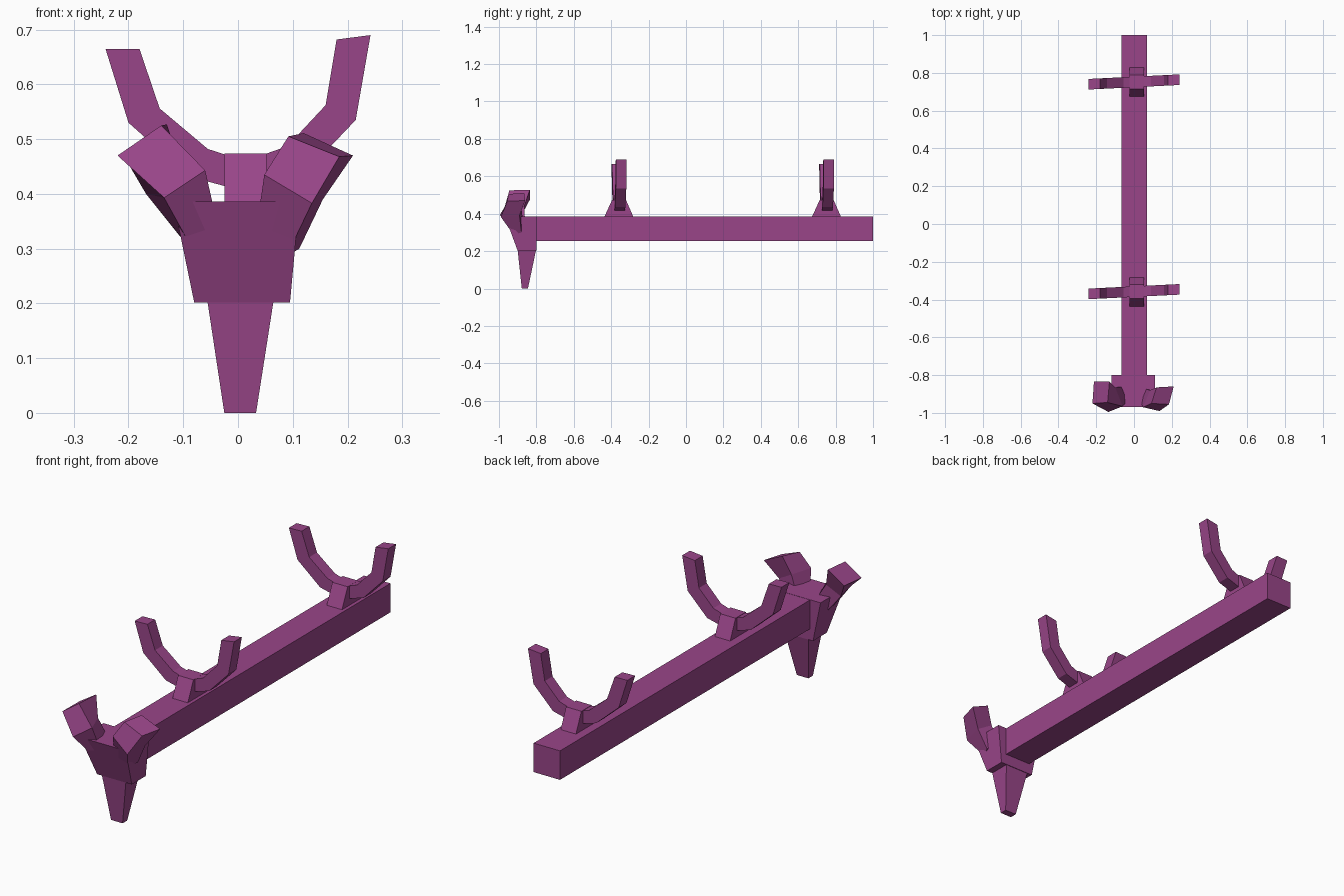
import bpy, bmesh

mat = bpy.data.materials.new("purple")
mat.diffuse_color = (0.32, 0.06, 0.25, 1)


def loft(name, rings):
    """Closed solid through rings with equal corner counts."""
    bm = bmesh.new()
    loops = [[bm.verts.new(p) for p in ring] for ring in rings]
    n = len(loops[0])
    for a, b in zip(loops, loops[1:]):
        for i in range(n):
            j = (i + 1) % n
            bm.faces.new((a[i], a[j], b[j], b[i]))
    bm.faces.new(loops[0])
    bm.faces.new(loops[-1])
    bmesh.ops.recalc_face_normals(bm, faces=bm.faces)
    me = bpy.data.meshes.new(name)
    bm.to_mesh(me)
    bm.free()
    me.materials.append(mat)
    ob = bpy.data.objects.new(name, me)
    bpy.context.collection.objects.link(ob)
    return ob


def rect(x0, x1, y0, y1, z):
    return [(x0, y0, z), (x1, y0, z), (x1, y1, z), (x0, y1, z)]


# Long beam
loft("beam", [rect(-0.065, 0.068, -0.85, 1.0, 0.253),
              rect(-0.065, 0.068, -0.85, 1.0, 0.385)])

# Front block and tapered foot
loft("front_block", [rect(-0.08, 0.095, -0.9, -0.8, 0.202),
                     rect(-0.118, 0.112, -0.968, -0.8, 0.386)])
loft("foot", [rect(-0.025, 0.033, -0.878, -0.845, 0),
              rect(-0.056, 0.065, -0.9, -0.802, 0.205)])

# Bent prongs: rings run front inner, front outer, back outer, back inner
loft("left_prong", [
    [(-0.03, -0.93, 0.31), (-0.077, -0.92, 0.288), (-0.108, -0.87, 0.325), (-0.045, -0.86, 0.35)],
    [(-0.06, -0.965, 0.443), (-0.135, -0.995, 0.393), (-0.168, -0.875, 0.40), (-0.10, -0.865, 0.44)],
    [(-0.14, -0.945, 0.525), (-0.22, -0.95, 0.47), (-0.212, -0.835, 0.475), (-0.13, -0.835, 0.527)]])
loft("right_prong", [
    [(0.03, -0.93, 0.31), (0.088, -0.92, 0.285), (0.112, -0.88, 0.30), (0.05, -0.87, 0.35)],
    [(0.048, -0.97, 0.435), (0.135, -0.99, 0.383), (0.155, -0.89, 0.39), (0.085, -0.88, 0.43)],
    [(0.092, -0.95, 0.505), (0.185, -0.955, 0.468), (0.21, -0.86, 0.47), (0.12, -0.865, 0.511)]])

# Cradle arc as inner and outer (x, z) pairs, left tip to right tip
arc = [((-0.18, 0.665), (-0.242, 0.665)),
       ((-0.143, 0.556), (-0.2, 0.53)),
       ((-0.055, 0.482), (-0.09, 0.432)),
       ((0.013, 0.46), (0.01, 0.405)),
       ((0.09, 0.487), (0.12, 0.435)),
       ((0.16, 0.562), (0.215, 0.535)),
       ((0.18, 0.682), (0.242, 0.69))]

for name, yc in (("front", -0.358), ("rear", 0.752)):
    # Wedge stand
    loft(name + "_stand", [rect(-0.025, 0.052, yc - 0.08, yc + 0.078, 0.38),
                           rect(-0.025, 0.052, yc - 0.037, yc + 0.037, 0.474)])
    # Curved cradle, turned slightly
    rings = []
    for inner, outer in arc:
        ring = []
        for (x, z), t in ((inner, -0.028), (outer, -0.028), (outer, 0.028), (inner, 0.028)):
            ring.append((x, yc + 0.05 * x + t, z))
        rings.append(ring)
    loft(name + "_cradle", rings)
